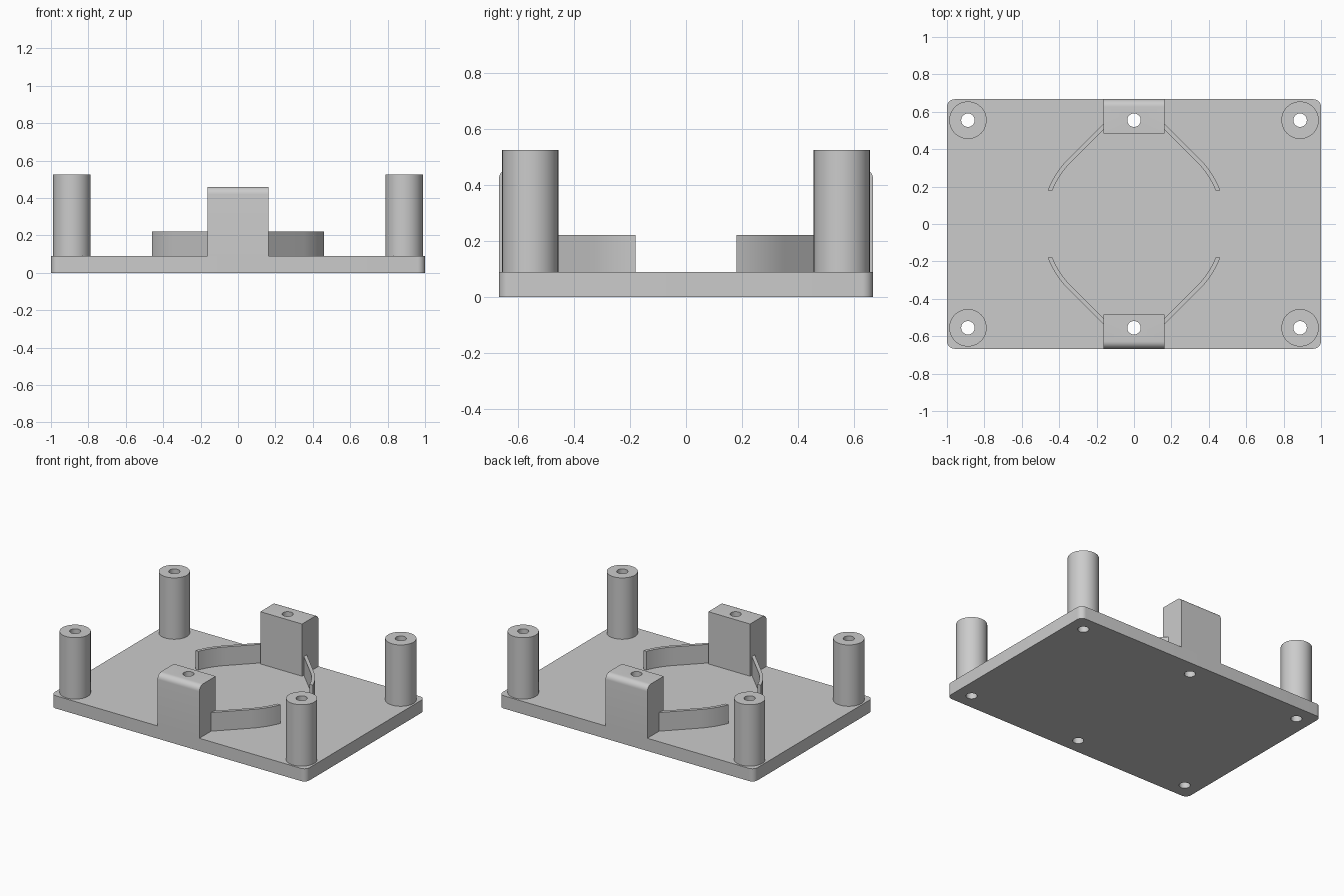
import bpy, bmesh
from math import sin, cos, asin, pi, radians

cube = bpy.data.objects.get("Cube")
if cube:
    bpy.data.objects.remove(cube, do_unlink=True)

grey = bpy.data.materials.new("light_grey_plastic")
grey.use_nodes = True
grey.diffuse_color = (0.6, 0.6, 0.6, 1)
grey.node_tree.nodes["Principled BSDF"].inputs["Base Color"].default_value = (0.6, 0.6, 0.6, 1)

HALF_X, HALF_Y, PLATE_TOP = 1.0, 0.667, 0.09
POST_X, HOLE_Y, HOLE_R = 0.888, 0.555, 0.036
POST_TOP, BLOCK_TOP, WALL_TOP = 0.525, 0.46, 0.222
BLOCK_HALF, BLOCK_INNER = 0.164, 0.484
R_IN, R_OUT, WALL_END = 0.472, 0.495, 0.18


def prism(name, outline, z0, z1, round_edge=None, radius=0.04):
    """Extrude an outline upwards; round the edges picked by round_edge."""
    bm = bmesh.new()
    base = bm.faces.new([bm.verts.new((x, y, z0)) for x, y in outline])
    top = bmesh.ops.extrude_face_region(bm, geom=[base])["geom"]
    verts = [v for v in top if isinstance(v, bmesh.types.BMVert)]
    bmesh.ops.translate(bm, verts=verts, vec=(0, 0, z1 - z0))
    if round_edge:
        edges = [e for e in bm.edges if round_edge(*[v.co for v in e.verts])]
        bmesh.ops.bevel(bm, geom=edges, offset=radius, segments=8,
                        profile=0.5, affect='EDGES')
    bmesh.ops.recalc_face_normals(bm, faces=bm.faces)
    mesh = bpy.data.meshes.new(name)
    bm.to_mesh(mesh)
    bm.free()
    mesh.materials.append(grey)
    obj = bpy.data.objects.new(name, mesh)
    bpy.context.collection.objects.link(obj)
    return obj


def circle(cx, cy, r, n=48):
    return [(cx + r * cos(2 * pi * i / n), cy + r * sin(2 * pi * i / n)) for i in range(n)]


def rectangle(x0, x1, y0, y1):
    return [(x0, y0), (x1, y0), (x1, y1), (x0, y1)]


def activate(obj):
    bpy.ops.object.select_all(action='DESELECT')
    obj.select_set(True)
    bpy.context.view_layer.objects.active = obj


def drill(obj, spots):
    """Cut vertical screw holes right through a part."""
    activate(obj)
    for x, y in spots:
        cutter = prism("hole_cutter", circle(x, y, HOLE_R, 32), -0.2, 1)
        cutter.hide_render = True
        mod = obj.modifiers.new("hole", 'BOOLEAN')
        mod.operation, mod.solver, mod.object = 'DIFFERENCE', 'EXACT', cutter
        activate(obj)
        bpy.ops.object.modifier_apply(modifier=mod.name)
        bpy.data.objects.remove(cutter, do_unlink=True)


def wall_side(r):
    """Arc about the centre, then its tangent running into the block."""
    start = asin(WALL_END / r)
    arc = [start + (radians(45) - start) * i / 12 for i in range(13)]
    x = BLOCK_HALF - 0.02
    return [(r * cos(a), r * sin(a)) for a in arc] + [(x, r * 2 ** 0.5 - x)]


parts = []
posts = [(sx * POST_X, sy * HOLE_Y) for sx in (-1, 1) for sy in (-1, 1)]

# Base plate with rounded corners
plate = prism("base_plate", rectangle(-HALF_X, HALF_X, -HALF_Y, HALF_Y), 0, PLATE_TOP,
              lambda a, b: abs(a.z - b.z) > 0.01)
drill(plate, posts + [(0, -HOLE_Y), (0, HOLE_Y)])
parts.append(plate)

# Corner posts
for x, y in posts:
    name = ("back" if y > 0 else "front") + ("_left" if x > 0 else "_right") + "_post"
    post = prism(name, circle(x, y, 0.1), PLATE_TOP, POST_TOP)
    drill(post, [(x, y)])
    parts.append(post)

for s, end in ((-1, "front"), (1, "back")):
    # Clamp block, rounded on its outer top edge
    ys = sorted((s * BLOCK_INNER, s * HALF_Y))
    block = prism(end + "_block", rectangle(-BLOCK_HALF, BLOCK_HALF, *ys), PLATE_TOP, BLOCK_TOP,
                  lambda a, b: all(v.z > 0.4 and s * v.y > 0.6 for v in (a, b)))
    drill(block, [(0, s * HOLE_Y)])
    parts.append(block)

    # Curved retaining walls
    for m, side in ((-1, "right"), (1, "left")):
        outline = wall_side(R_OUT) + wall_side(R_IN)[::-1]
        parts.append(prism(f"{end}_{side}_wall", [(m * x, s * y) for x, y in outline],
                           PLATE_TOP, WALL_TOP))

for part in parts:
    activate(part)
    bpy.ops.object.shade_smooth_by_angle(angle=radians(30))
